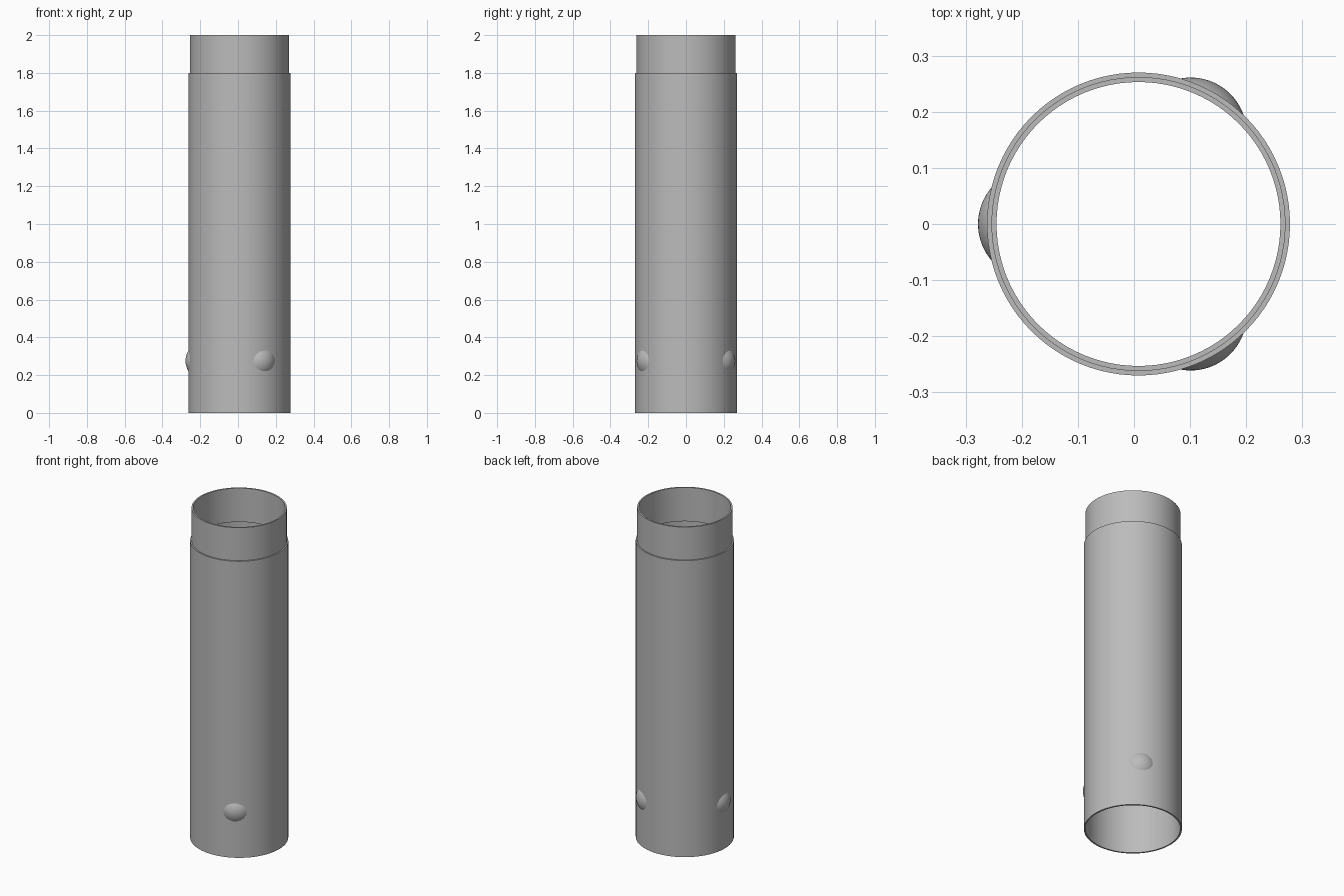
import bpy, bmesh, math
from mathutils import Matrix, Vector

cube = bpy.data.objects.get("Cube")
if cube:
    bpy.data.objects.remove(cube)

AXIS_X = 0.008          # tube axis offset, balancing the side bump
R_OUT = 0.27            # outer radius of the main tube

metal = bpy.data.materials.new("grey metal")
metal.use_nodes = True
grey = (0.5, 0.5, 0.5, 1)
metal.diffuse_color = grey
metal.node_tree.nodes["Principled BSDF"].inputs["Base Color"].default_value = grey


def finish(bm, name):
    bmesh.ops.recalc_face_normals(bm, faces=bm.faces)
    mesh = bpy.data.meshes.new(name)
    bm.to_mesh(mesh)
    bm.free()
    mesh.materials.append(metal)
    obj = bpy.data.objects.new(name, mesh)
    bpy.context.collection.objects.link(obj)
    obj.location.x = AXIS_X
    bpy.ops.object.select_all(action="DESELECT")
    obj.select_set(True)
    bpy.context.view_layer.objects.active = obj
    bpy.ops.object.shade_smooth_by_angle(angle=math.radians(35))
    return obj


def bridge(bm, rings):
    for low, high in zip(rings, rings[1:]):
        n = len(low)
        for i in range(n):
            j = (i + 1) % n
            bm.faces.new((low[i], low[j], high[j], high[i]))


def revolve(name, profile, steps=96):
    bm = bmesh.new()
    rings = []
    for r, z in profile:
        rings.append([bm.verts.new((r * math.cos(math.tau * i / steps),
                                    r * math.sin(math.tau * i / steps), z))
                      for i in range(steps)])
    bridge(bm, rings + rings[:1])
    return finish(bm, name)


def bump(name, degrees, ball=0.1, reach=0.186, height=0.275, steps=40, rows=8):
    """Part of a ball standing proud of the tube wall, trimmed to the wall."""
    def point(tilt, turn):
        return Vector((reach + ball * math.cos(tilt),
                       ball * math.sin(tilt) * math.cos(turn),
                       ball * math.sin(tilt) * math.sin(turn)))

    def wall_tilt(turn):
        near, far = 0, math.pi / 2
        for _ in range(25):
            mid = (near + far) / 2
            if point(mid, turn).xy.length > R_OUT - 0.001:
                near = mid
            else:
                far = mid
        return near

    bm = bmesh.new()
    turns = [math.tau * i / steps for i in range(steps)]
    edge = [wall_tilt(t) for t in turns]
    rings = [[bm.verts.new(point(e * k / rows, t)) for t, e in zip(turns, edge)]
             for k in range(1, rows + 1)]
    bridge(bm, rings)
    tip = bm.verts.new(point(0, 0))
    for i in range(steps):
        bm.faces.new((tip, rings[0][i], rings[0][(i + 1) % steps]))
    # Outward facing is enforced, since the dome is an open shell
    spin = Matrix.Rotation(math.radians(degrees), 4, "Z")
    bmesh.ops.transform(bm, matrix=Matrix.Translation((0, 0, height)) @ spin,
                        verts=bm.verts)
    obj = finish(bm, name)
    if obj.data.polygons[-1].normal.dot(spin @ Vector((1, 0, 0))) < 0:
        obj.data.flip_normals()
    return obj


# Hollow tube with a narrower collar at the top
revolve("tube_with_collar", [
    (R_OUT, 0), (R_OUT, 1.8), (0.262, 1.8), (0.262, 2),
    (0.253, 2), (0.253, 1.795), (0.261, 1.795), (0.261, 0)])

# Three round bumps near the foot
for name, angle in (("back_bump", 60), ("right_bump", 180), ("front_bump", 300)):
    bump(name, angle)
